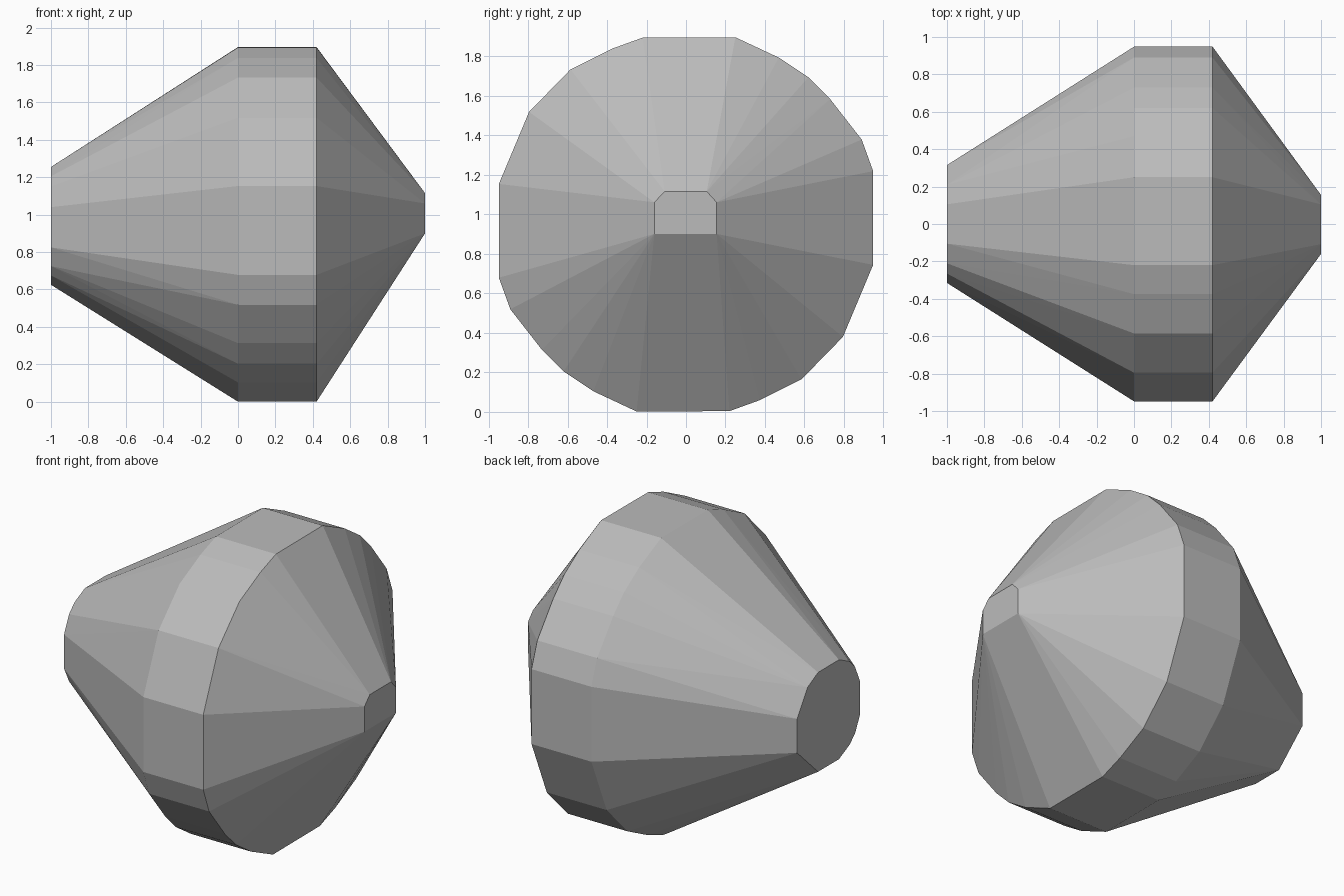
import bpy, bmesh, math

if "Cube" in bpy.data.objects:
    bpy.data.objects.remove(bpy.data.objects["Cube"])

# Belt outline (y, z from axis): half of it, the rest is a half-turn copy
ZC = 0.953
half = [(0.25, 0.948), (0.47, 0.845), (0.62, 0.745), (0.73, 0.635), (0.89, 0.43),
        (0.948, 0.27), (0.948, -0.205), (0.795, -0.57), (0.585, -0.785),
        (0.375, -0.89), (0.22, -0.946)]
belt = [(y, ZC + z) for y, z in half] + [(-y, ZC - z) for y, z in half]

# Wide left end and small right end
left_end = [(0.105, 1.26), (0.21, 1.205), (0.315, 1.045), (0.315, 0.83), (0.105, 0.63),
            (-0.105, 0.63), (-0.21, 0.68), (-0.265, 0.73), (-0.315, 0.83),
            (-0.315, 1.045), (-0.265, 1.155), (-0.21, 1.21), (-0.105, 1.26)]
right_end = [(0.155, 0.905), (0.155, 1.065), (0.105, 1.12),
             (-0.108, 1.12), (-0.16, 1.065), (-0.16, 0.905)]

# Faceted body: hull around the four sections
bm = bmesh.new()
for x, ring in ((-1, left_end), (0, belt), (0.42, belt), (1, right_end)):
    for y, z in ring:
        bm.verts.new((x, y, z))
bmesh.ops.convex_hull(bm, input=bm.verts[:])
bmesh.ops.dissolve_limit(bm, angle_limit=math.radians(0.5),
                         verts=bm.verts[:], edges=bm.edges[:])
bmesh.ops.recalc_face_normals(bm, faces=bm.faces[:])
low = min(v.co.z for v in bm.verts)
for v in bm.verts:
    v.co.z -= low

mesh = bpy.data.meshes.new("faceted_body")
bm.to_mesh(mesh)
bm.free()
body = bpy.data.objects.new("faceted_body", mesh)
bpy.context.collection.objects.link(body)

grey = bpy.data.materials.new("plain_grey")
grey.diffuse_color = (0.5, 0.5, 0.5, 1)
grey.use_nodes = True
grey.node_tree.nodes["Principled BSDF"].inputs["Base Color"].default_value = grey.diffuse_color
mesh.materials.append(grey)
